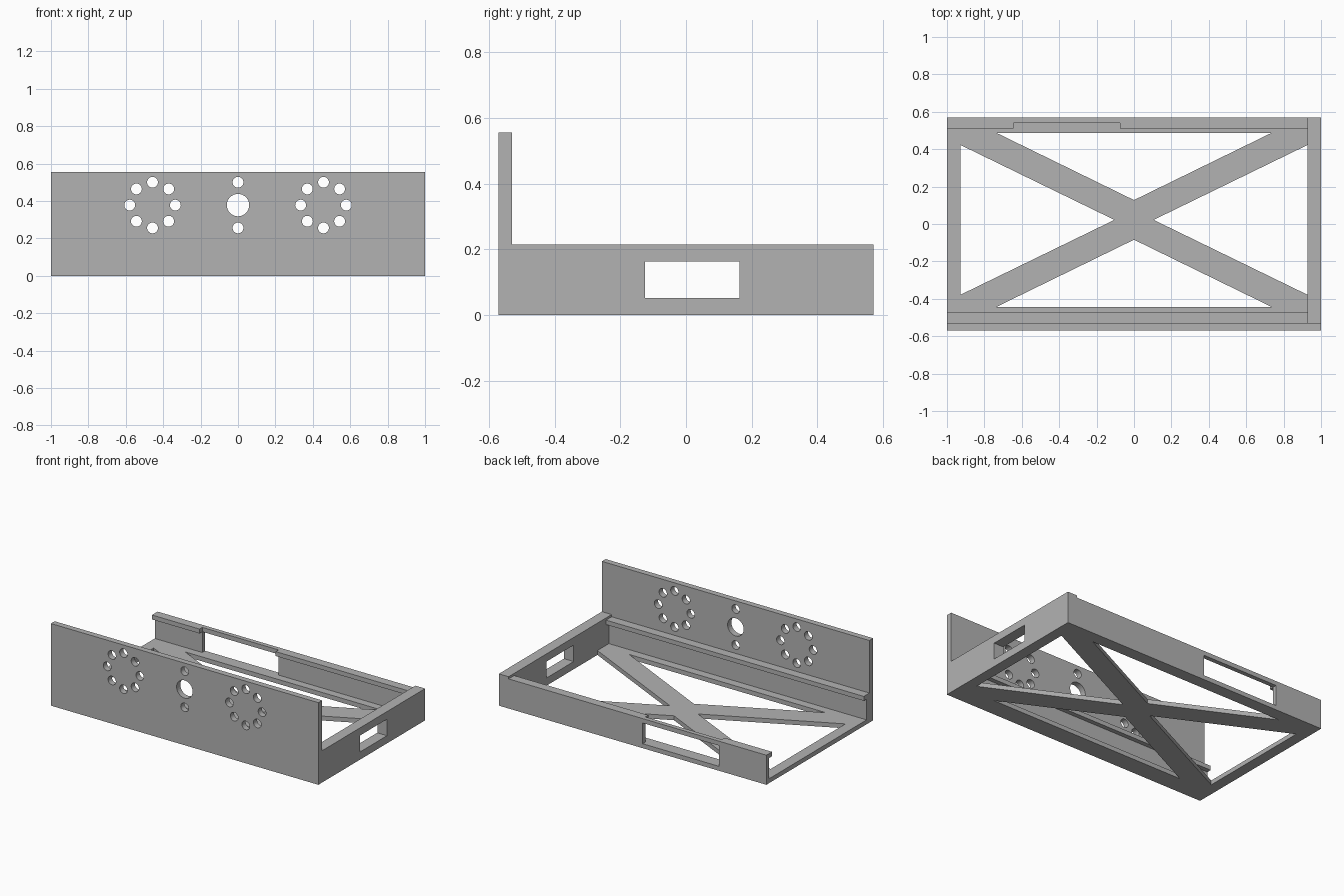
import bpy, bmesh
from math import cos, sin, pi

cube = bpy.data.objects.get("Cube")
if cube:
    bpy.data.objects.remove(cube)

grey = bpy.data.materials.new("plain grey")
grey.use_nodes = True
grey.diffuse_color = (0.45, 0.45, 0.45, 1)
grey.node_tree.nodes["Principled BSDF"].inputs["Base Color"].default_value = (0.45, 0.45, 0.45, 1)


def prism(name, outline, extrude):
    """Extrude a 3D outline along a vector into a closed solid."""
    bm = bmesh.new()
    face = bm.faces.new([bm.verts.new(p) for p in outline])
    new = bmesh.ops.extrude_face_region(bm, geom=[face], use_keep_orig=True)["geom"]
    bmesh.ops.translate(bm, vec=extrude,
                        verts=[v for v in new if isinstance(v, bmesh.types.BMVert)])
    bmesh.ops.recalc_face_normals(bm, faces=bm.faces)
    mesh = bpy.data.meshes.new(name)
    bm.to_mesh(mesh)
    bm.free()
    mesh.materials.append(grey)
    obj = bpy.data.objects.new(name, mesh)
    bpy.context.collection.objects.link(obj)
    return obj


def box(name, x0, x1, y0, y1, z0, z1):
    return prism(name, [(x0, y0, z0), (x1, y0, z0), (x1, y1, z0), (x0, y1, z0)],
                 (0, 0, z1 - z0))


def cut(obj, cutters):
    """Subtract the cutters for good and remove them."""
    for cutter in cutters:
        mod = obj.modifiers.new("cut", "BOOLEAN")
        mod.operation = "DIFFERENCE"
        mod.solver = "EXACT"
        mod.object = cutter
    graph = bpy.context.evaluated_depsgraph_get()
    mesh = bpy.data.meshes.new_from_object(obj.evaluated_get(graph))
    obj.modifiers.clear()
    obj.data = mesh
    for cutter in cutters:
        bpy.data.objects.remove(cutter)


# Main dimensions
FLOOR = 0.03        # floor thickness
RAIL = 0.2          # top of the long tray walls
LIP = 0.03          # lip thickness
FRONT, BACK = -0.53, 0.57
MID = 0.022         # centre line of the floor opening
SIDE = 0.927        # inner face of the end wall

# Floor with four triangular openings that leave a cross brace
floor = box("floor", -1, 1, FRONT, BACK, 0, FLOOR)
openings = []
for s in (-1, 1):
    side = [(s * SIDE, MID - 0.4), (s * SIDE, MID + 0.4), (s * 0.105, MID)]
    long = [(-0.735, MID + s * 0.465), (0.735, MID + s * 0.465), (0, MID + s * 0.106)]
    for tri in (side, long):
        openings.append(prism("opening", [(x, y, -0.1) for x, y in tri], (0, 0, 0.3)))
cut(floor, openings)


# Tall front panel with hole patterns
def hole(x, z, r, n=32):
    ring = [(x + r * cos(2 * pi * i / n), -0.7, z + r * sin(2 * pi * i / n)) for i in range(n)]
    return prism("hole", ring, (0, 0.3, 0))


panel = box("front_panel", -1, 1, -0.57, FRONT, 0, 0.555)
CZ, RING, SMALL = 0.378, 0.122, 0.029
holes = [hole(0, CZ, 0.06), hole(0, CZ + RING, SMALL), hole(0, CZ - RING, SMALL)]
for cx in (-0.457, 0.457):
    for i in range(8):
        a = i * pi / 4
        holes.append(hole(cx + RING * cos(a), CZ + RING * sin(a), SMALL))
cut(panel, holes)

# End wall with a rectangular window, slightly taller than the long walls
end_wall = box("end_wall", SIDE, 1, FRONT, BACK, FLOOR, 0.215)
cut(end_wall, [box("window", 0.8, 1.2, -0.125, 0.163, 0.052, 0.163)])


# Long walls with an inward lip, as one angled profile
def rail(name, outer, inward):
    profile = [(0, FLOOR), (0.03, FLOOR), (0.03, RAIL - LIP),
               (0.06, RAIL - LIP), (0.06, RAIL), (0, RAIL)]
    return prism(name, [(-1, outer + inward * d, z) for d, z in profile], (1 + SIDE, 0, 0))


rail("front_rail", FRONT, 1)
back_rail = rail("back_rail", BACK, -1)

# Side slot in the back wall, with the lip trimmed back above it
cut(back_rail, [box("slot", -0.645, -0.075, 0.4, 0.7, 0, RAIL - LIP),
                box("lip_trim", -0.645, -0.075, 0.4, BACK - LIP, 0.1, 0.3)])
